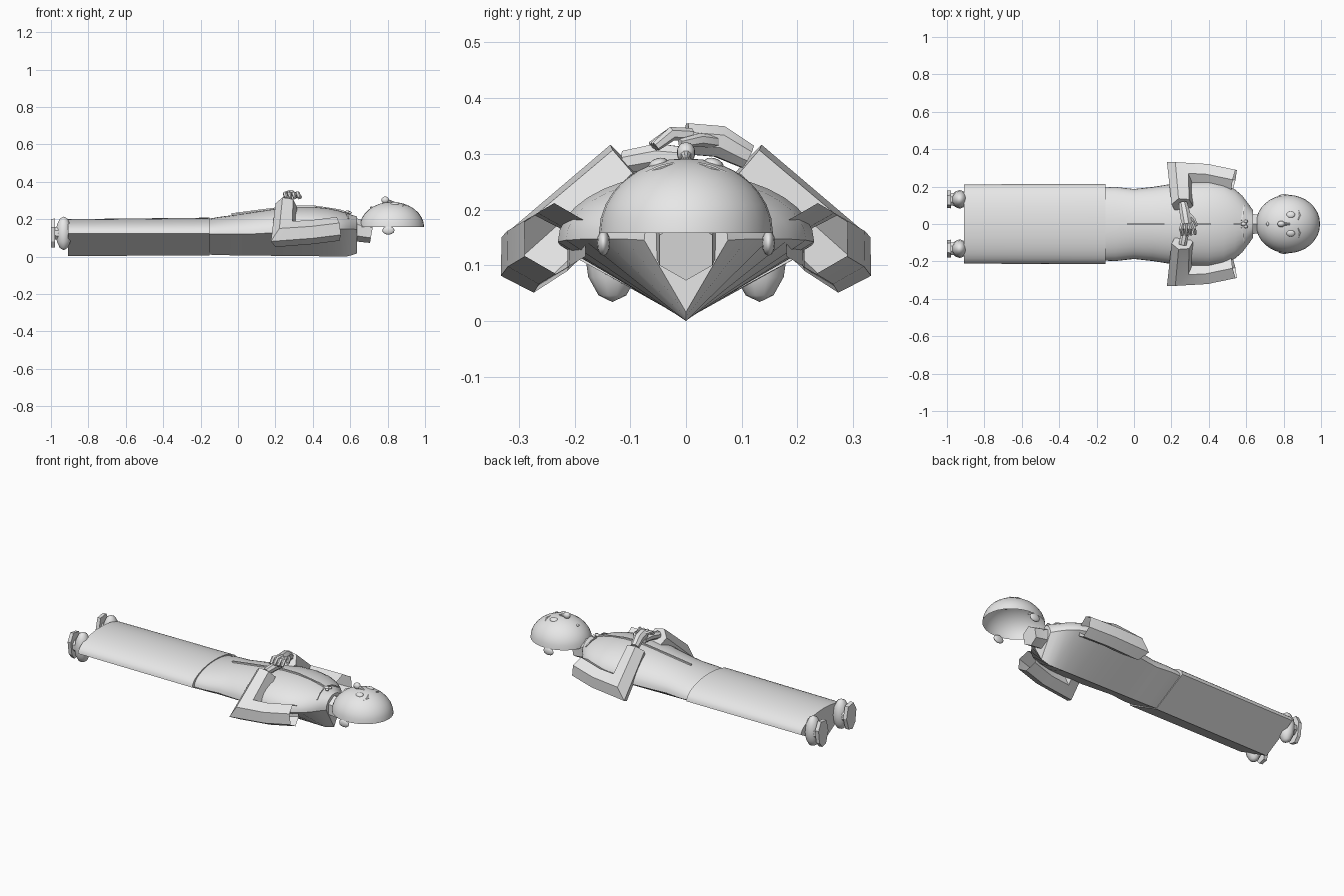
import bpy, bmesh, math
from mathutils import Vector

grey = bpy.data.materials.new("plain grey")
grey.diffuse_color = (0.8, 0.8, 0.8, 1)


def finish(ob, smooth=35):
    ob.data.materials.append(grey)
    bpy.ops.object.select_all(action='DESELECT')
    ob.select_set(True)
    bpy.context.view_layer.objects.active = ob
    bpy.ops.object.shade_smooth_by_angle(angle=math.radians(smooth))
    return ob


def loft(name, rings, cap_start=True, cap_end=True, smooth=35):
    bm = bmesh.new()
    vs = [[bm.verts.new(p) for p in r] for r in rings]
    n = len(vs[0])
    for a, b in zip(vs, vs[1:]):
        for i in range(n):
            bm.faces.new((a[i], a[(i + 1) % n], b[(i + 1) % n], b[i]))
    if cap_start:
        bm.faces.new(vs[0][::-1])
    if cap_end:
        bm.faces.new(vs[-1])
    bmesh.ops.recalc_face_normals(bm, faces=bm.faces)
    me = bpy.data.meshes.new(name)
    bm.to_mesh(me)
    bm.free()
    ob = bpy.data.objects.new(name, me)
    bpy.context.collection.objects.link(ob)
    return finish(ob, smooth)


def body_ring(x, w, top, mid, bottom, steps=18):
    """Rounded upper side over a V-shaped underside."""
    pts = []
    for i in range(steps + 1):
        a = math.pi * i / steps
        pts.append((x, w * math.cos(a), mid + (top - mid) * math.sin(a)))
    pts.append((x, 0, bottom))
    return pts


def tube(name, path, radii, sides=6, caps=(True, True), smooth=35):
    """Mitred tube along a path."""
    p = [Vector(q) for q in path]
    d = [(b - a).normalized() for a, b in zip(p, p[1:])]
    side = d[0].cross(Vector((0, 0, 1)))
    if side.length < 0.01:
        side = Vector((0, 1, 0))
    side.normalize()
    up = side.cross(d[0])
    offs = [side * math.cos(a) + up * math.sin(a)
            for a in (2 * math.pi * (k + 0.5) / sides for k in range(sides))]
    rings = [[p[0] + o * radii[0] for o in offs]]
    for i in range(1, len(p)):
        dp = d[i - 1]
        n = (dp + d[min(i, len(d) - 1)]).normalized()
        offs = [o - dp * (o.dot(n) / dp.dot(n)) for o in offs]
        rings.append([p[i] + o * radii[i] for o in offs])
    return loft(name, rings, *caps, smooth)


def ball(name, loc, scale, seg=16, rot=(0, 0, 0), smooth=40):
    bpy.ops.mesh.primitive_uv_sphere_add(segments=seg, ring_count=max(6, seg // 2),
                                         location=loc, rotation=rot)
    ob = bpy.context.object
    ob.name = name
    ob.scale = scale
    return finish(ob, smooth)


# long skirt
loft("skirt", [body_ring(-0.908, 0.212, 0.2, 0.122, 0.003),
               body_ring(-0.152, 0.214, 0.208, 0.122, 0.006)])

# torso, from hips to shoulders
loft("torso", [body_ring(*s) for s in (
    (-0.152, 0.196, 0.203, 0.12, 0.01), (-0.10, 0.198, 0.212, 0.12, 0.008),
    (0.0, 0.187, 0.225, 0.12, 0.006), (0.1, 0.198, 0.24, 0.122, 0.005),
    (0.2, 0.214, 0.255, 0.128, 0.004), (0.3, 0.226, 0.266, 0.136, 0.003),
    (0.4, 0.23, 0.266, 0.142, 0.002), (0.48, 0.215, 0.258, 0.145, 0.001),
    (0.54, 0.185, 0.245, 0.147, 0.0), (0.58, 0.15, 0.232, 0.147, 0.0),
    (0.61, 0.11, 0.222, 0.147, 0.008), (0.635, 0.075, 0.215, 0.145, 0.016))])

# neck
tube("neck", [(0.57, 0, 0.15), (0.64, 0, 0.14), (0.715, 0, 0.127)],
     [0.075, 0.06, 0.055])

# zip down the chest, with its pull
tube("zip", [(-0.035, 0, 0.227), (0.1, 0, 0.245), (0.3, 0, 0.27), (0.4, 0, 0.27),
             (0.54, 0, 0.249), (0.6, 0, 0.23)], [0.006] * 6, 4)
ball("zip_pull", (0.585, 0, 0.238), (0.016, 0.011, 0.008), 10)
for s in (-1, 1):
    ball("zip_ring", (0.598, 0.014 * s, 0.234), (0.011, 0.009, 0.007), 8)
    tube("collar", [(0.575, 0.02 * s, 0.235), (0.582, 0.06 * s, 0.228),
                    (0.59, 0.1 * s, 0.204)], [0.005] * 3, 4)

# face shell: upper half of a ball, open underneath
head = ball("head", (0.823, 0, 0.158), (0.172, 0.156, 0.134), 32)
bm = bmesh.new()
bm.from_mesh(head.data)
bmesh.ops.delete(bm, geom=[v for v in bm.verts if v.co.z < -0.01], context='VERTS')
bm.to_mesh(head.data)
bm.free()

# features of the face
ball("nose", (0.787, 0, 0.302), (0.021, 0.017, 0.019), 14)
tube("nose_bridge", [(0.79, 0, 0.3), (0.835, 0, 0.29)], [0.012, 0.004], 8)
ball("mouth", (0.714, 0, 0.262), (0.008, 0.011, 0.006), 10)
for s in (-1, 1):
    ball("eye", (0.838, 0.05 * s, 0.282), (0.023, 0.018, 0.01), 14, (-0.3 * s, 0, 0))
    tube("eyebrow", [(0.878, 0.022 * s, 0.281), (0.889, 0.045 * s, 0.274),
                     (0.88, 0.072 * s, 0.264)], [0.004, 0.006, 0.004], 6)
    ball("ear", (0.804, 0.148 * s, 0.14), (0.033, 0.012, 0.023), 12)

for s in (-1, 1):
    # bent sleeve, open at the shoulder
    tube("sleeve", [(0.535, 0.235 * s, 0.148), (0.39, 0.265 * s, 0.13),
                    (0.245, 0.272 * s, 0.12), (0.258, 0.1 * s, 0.275)],
         [0.064, 0.064, 0.066, 0.058], 6, (False, True))
    # ankle and sole
    ball("ankle", (-0.932, 0.132 * s, 0.124), (0.044, 0.05, 0.09), 10)
    y, z = 0.132 * s, 0.125
    hexagon = [(0.022, 0.078), (0.048, 0.03), (0.038, -0.045),
               (0.012, -0.078), (-0.025, -0.07), (-0.048, 0.0), (-0.03, 0.07)]
    loft("sole", [[(x, y + a * s * k, z + b * k) for a, b in hexagon]
                  for x, k in ((-1.0, 0.97), (-0.978, 1.0))], smooth=25)
    tube("heel", [(-0.98, y, z), (-0.95, y, z)], [0.035, 0.04], 8)

# upper hand resting across the chest, lower hand tucked beneath
tube("palm", [(0.262, 0.11, 0.295), (0.272, 0.06, 0.322), (0.282, 0.0, 0.327)],
     [0.024, 0.03, 0.03], 8)
for i in range(4):
    x = 0.252 + 0.023 * i
    tube("finger", [(0.262 + 0.015 * i, 0.01, 0.334), (x, -0.025, 0.336),
                    (x + 0.006, -0.062 + 0.004 * abs(i - 1), 0.313)],
         [0.012, 0.012, 0.009], 6)
tube("thumb", [(0.285, 0.06, 0.32), (0.318, 0.025, 0.325), (0.335, -0.01, 0.318)],
     [0.012, 0.012, 0.009], 6)
tube("lower_hand", [(0.26, -0.11, 0.285), (0.272, -0.05, 0.296), (0.28, 0.0, 0.293)],
     [0.022, 0.024, 0.02], 8)
